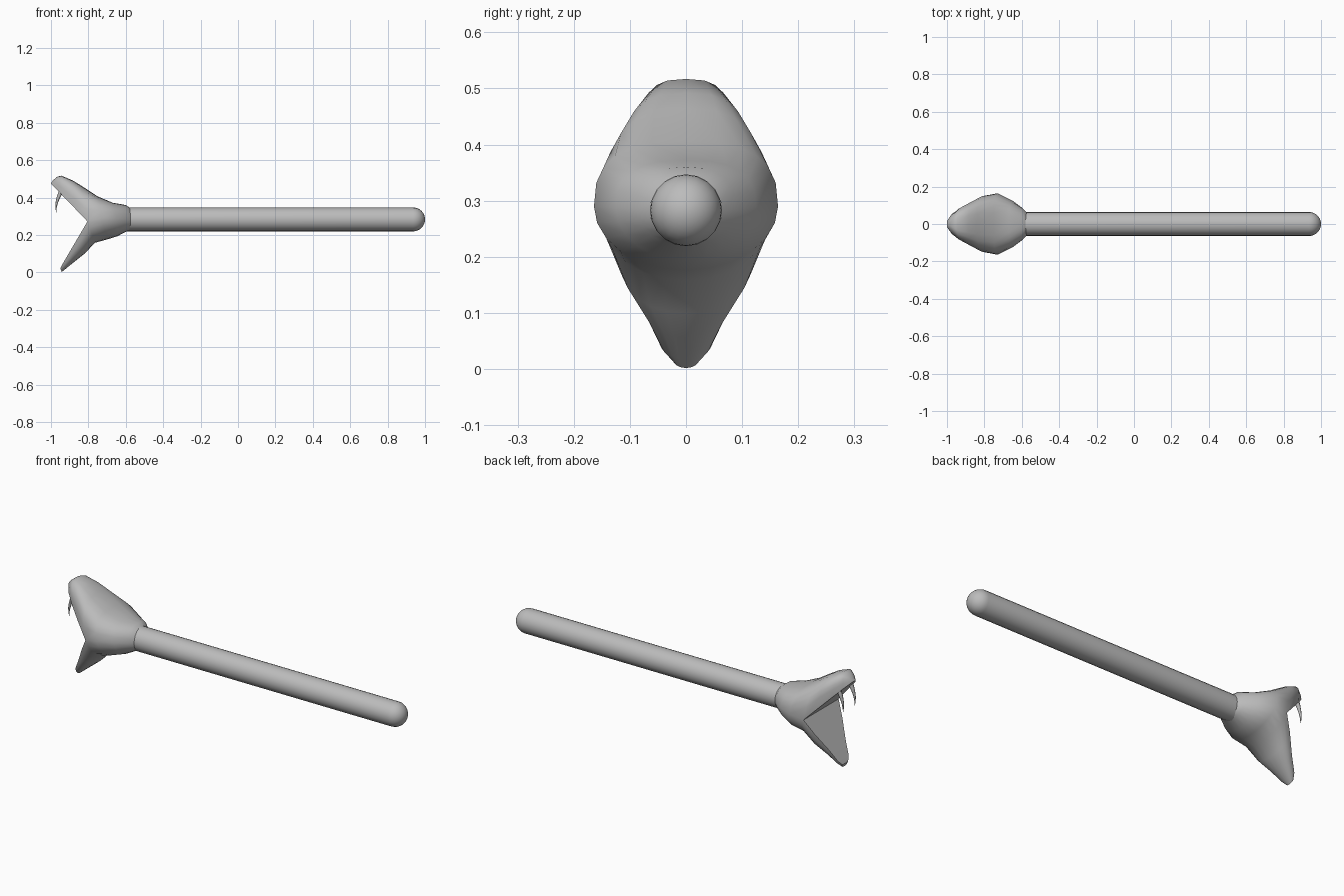
import bpy, bmesh, math
from mathutils import Vector

cube = bpy.data.objects.get("Cube")
if cube:
    bpy.data.objects.remove(cube)

grey = bpy.data.materials.new("plain grey")
grey.use_nodes = True
grey.diffuse_color = (0.5, 0.5, 0.5, 1)
grey.node_tree.nodes["Principled BSDF"].inputs["Base Color"].default_value = (0.5, 0.5, 0.5, 1)


def finish(bm, name, angle=40):
    bmesh.ops.remove_doubles(bm, verts=bm.verts, dist=0.0005)
    bmesh.ops.recalc_face_normals(bm, faces=bm.faces)
    mesh = bpy.data.meshes.new(name)
    bm.to_mesh(mesh)
    bm.free()
    mesh.materials.append(grey)
    obj = bpy.data.objects.new(name, mesh)
    bpy.context.collection.objects.link(obj)
    bpy.ops.object.select_all(action='DESELECT')
    obj.select_set(True)
    bpy.context.view_layer.objects.active = obj
    bpy.ops.object.shade_smooth_by_angle(angle=math.radians(angle))
    return obj


def bridge(bm, rings, closed):
    for a, b in zip(rings, rings[1:]):
        n = len(a)
        for i in range(n if closed else n - 1):
            j = (i + 1) % n
            bm.faces.new((a[i], a[j], b[j], b[i]))


# Shaft: round rod with a domed end
R, AXIS = 0.064, 0.283
profile = [(-0.6, R)] + [(0.936 + R * math.sin(a), max(R * math.cos(a), 0.0001))
                         for a in [i * math.pi / 16 for i in range(9)]]
bm = bmesh.new()
rings = [[bm.verts.new((x, r * math.cos(i * math.tau / 20), AXIS + r * math.sin(i * math.tau / 20)))
          for i in range(20)] for x, r in profile]
bridge(bm, rings, True)
bm.faces.new(rings[0])
finish(bm, "shaft")

# Each head station: side line x, z; crest x, z; half width; squareness
neck = [(-0.575, 0.283), (-0.6, 0.285), (-0.65, 0.288), (-0.73, 0.29), (-0.805, 0.272)]
widths = [0.064, 0.088, 0.125, 0.164, 0.15]
crown = [(-0.575, 0.343), (-0.6, 0.36), (-0.67, 0.372), (-0.75, 0.406), (-0.84, 0.465)]
throat = [(-0.575, 0.224), (-0.595, 0.219), (-0.645, 0.193), (-0.70, 0.176), (-0.765, 0.158)]
upper = [(*s, *c, w, p) for s, c, w, p in zip(neck, crown, widths, (1, .8, .75, .75, .75))]
lower = [(*s, *c, w, p) for s, c, w, p in zip(neck, throat, widths, (1, 1, 1, 1, .95))]
upper += [(-0.87, 0.34, -0.885, 0.492, 0.118, 0.7), (-0.93, 0.402, -0.945, 0.517, 0.085, 0.7),
          (-0.975, 0.449, -0.965, 0.512, 0.052, 0.7), (-1.0, 0.475, -0.99, 0.492, 0.016, 0.8)]
lower += [(-0.85, 0.195, -0.82, 0.10, 0.118, 0.9), (-0.90, 0.11, -0.875, 0.056, 0.073, 0.9),
          (-0.938, 0.045, -0.92, 0.02, 0.045, 0.9), (-0.95, 0.022, -0.942, 0.002, 0.024, 0.9)]
HINGE = 4

bm = bmesh.new()
for stations in (upper, lower):
    rings = []
    for x, z, cx, cz, w, p in stations:
        ring = []
        for i in range(13):
            a = math.pi * i / 12
            c, s = math.cos(a), math.sin(a)
            rise = max(s, 0) ** p
            y = w * math.copysign(abs(c) ** p, c)
            ring.append(bm.verts.new((x + (cx - x) * rise, y, z + (cz - z) * rise)))
        rings.append(ring)
    bridge(bm, rings, False)
    # Flat inside of the mouth and the jaw tip
    bridge(bm, [[r[0], r[-1]] for r in rings[HINGE:]], False)
    bm.faces.new(rings[-1])
finish(bm, "head", 38)

# Fangs: curved tapering cones under the snout
for side, label in ((1, "left"), (-1, "right")):
    bm = bmesh.new()
    rings = []
    for k in range(6):
        t = k / 5
        centre = Vector((-0.945 - 0.028 * math.sin(t * 1.9), side * 0.05, 0.435 - 0.115 * t))
        r = 0.013 * (1 - t) + 0.0006
        rings.append([bm.verts.new(centre + Vector((r * math.cos(i * math.tau / 8),
                                                    r * math.sin(i * math.tau / 8), 0)))
                      for i in range(8)])
    bridge(bm, rings, True)
    bm.faces.new(rings[0])
    bm.faces.new(rings[-1])
    finish(bm, label + "_fang", 60)

    # Eye bump on the side of the skull
    bm = bmesh.new()
    bmesh.ops.create_uvsphere(bm, u_segments=12, v_segments=8, radius=0.016)
    bmesh.ops.translate(bm, verts=bm.verts, vec=(-0.76, side * 0.125, 0.347))
    finish(bm, label + "_eye", 60)
